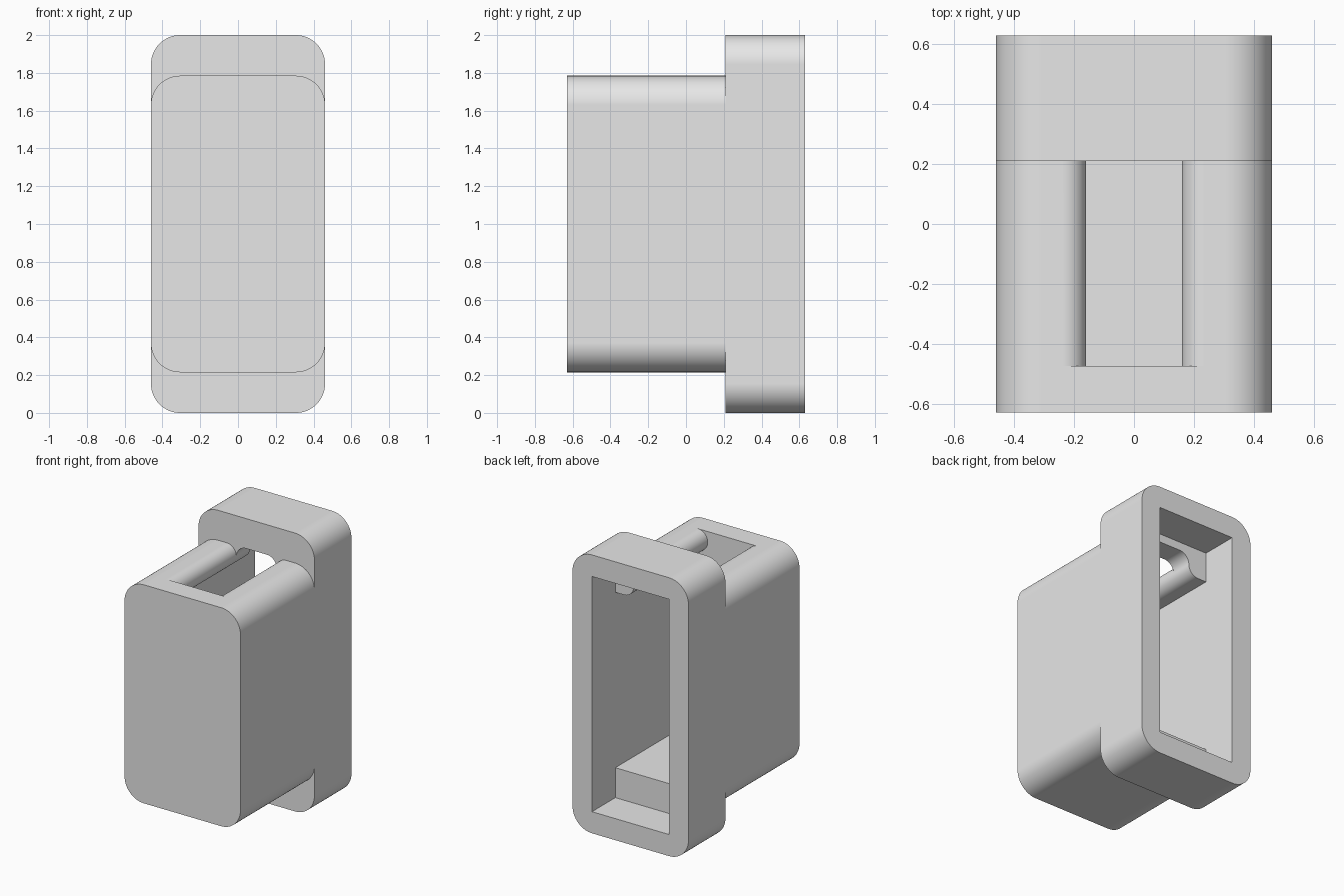
import bpy
import bmesh
from math import pi, cos, sin

cube = bpy.data.objects.get("Cube")
if cube:
    bpy.data.objects.remove(cube, do_unlink=True)

HALF_W, WALL, RADIUS = 0.461, 0.155, 0.155
FRONT, STEP, BACK = -0.63, 0.21, 0.63       # depth of front wall, shoulder, rear rim
LOW, HIGH = 0.215, 1.785                    # height range of the sleeve
TOP = 2.0
SLOT = 0.16                                 # half width of the top slot
RAIL = WALL / 2                             # rounding of the slot edges
INNER = HALF_W - WALL


def arc(cx, cz, r, start, end, steps=16):
    """Points of a circular arc, angles in quarter turns."""
    return [(cx + r * cos(pi / 2 * (start + (end - start) * i / steps)),
             cz + r * sin(pi / 2 * (start + (end - start) * i / steps)))
            for i in range(steps + 1)]


def mirrored(half):
    """Close a right-hand profile with its mirror image."""
    return half + [(-x, z) for x, z in reversed(half)]


def prism(name, profile, y0, y1):
    """Extrude an x-z profile from y0 to y1."""
    bm = bmesh.new()
    face = bm.faces.new([bm.verts.new((x, y0, z)) for x, z in profile])
    new = bmesh.ops.extrude_face_region(bm, geom=[face])["geom"]
    verts = [v for v in new if isinstance(v, bmesh.types.BMVert)]
    bmesh.ops.translate(bm, vec=(0, y1 - y0, 0), verts=verts)
    bmesh.ops.recalc_face_normals(bm, faces=bm.faces)
    mesh = bpy.data.meshes.new(name)
    bm.to_mesh(mesh)
    bm.free()
    obj = bpy.data.objects.new(name, mesh)
    bpy.context.collection.objects.link(obj)
    return obj


def rounded(z0, z1):
    x = HALF_W - RADIUS
    return mirrored(arc(x, z0 + RADIUS, RADIUS, -1, 0)
                    + arc(x, z1 - RADIUS, RADIUS, 0, 1))


def box(z0, z1):
    return mirrored([(INNER, z0), (INNER, z1)])


def combine(target, tool, operation):
    mod = target.modifiers.new(operation, 'BOOLEAN')
    mod.operation, mod.solver, mod.object = operation, 'EXACT', tool
    bpy.context.view_layer.objects.active = target
    bpy.ops.object.modifier_apply(modifier=mod.name)
    bpy.data.objects.remove(tool, do_unlink=True)


# Outer shell: sleeve joined to the taller rear collar
housing = prism("housing", rounded(LOW, HIGH), FRONT, STEP + 0.1)
combine(housing, prism("collar", rounded(0, TOP), STEP, BACK), 'UNION')

# Hollow interior, stepped behind the shoulder
combine(housing, prism("sleeve_cavity", box(LOW + WALL, HIGH - WALL),
                       FRONT + WALL, STEP + 0.3), 'DIFFERENCE')
combine(housing, prism("collar_cavity", box(WALL, TOP - WALL),
                       STEP + WALL, BACK + 0.1), 'DIFFERENCE')

# Top slot between two rails with fully rounded inner edges
mid = HIGH - RAIL
edge = SLOT + RAIL
slot = mirrored([(edge, mid - RAIL - 0.1)] + arc(edge, mid, RAIL, 3, 1, 32)
                + [(edge, HIGH + 0.1)])
combine(housing, prism("slot_cutter", slot, FRONT + WALL, STEP), 'DIFFERENCE')

# Arched passage from the slot through the shoulder wall
arch = mirrored([(edge, mid - RAIL - 0.1)] + arc(edge, mid, RAIL, 3, 2)
                + arc(SLOT - RAIL, mid, RAIL, 0, 1)[1:])
combine(housing, prism("arch_cutter", arch, STEP - 0.1, STEP + WALL + 0.05),
        'DIFFERENCE')

# Grey finish and smooth rounded corners
grey = bpy.data.materials.new("light_grey")
grey.use_nodes = True
colour = (0.8, 0.8, 0.8, 1)
grey.diffuse_color = colour
for node in grey.node_tree.nodes:
    if node.type == 'BSDF_PRINCIPLED':
        node.inputs["Base Color"].default_value = colour
housing.data.materials.clear()
housing.data.materials.append(grey)

bpy.ops.object.select_all(action='DESELECT')
housing.select_set(True)
bpy.context.view_layer.objects.active = housing
bpy.ops.object.shade_smooth_by_angle()
normals = housing.modifiers.new("Weighted Normals", 'WEIGHTED_NORMAL')
normals.keep_sharp = True
